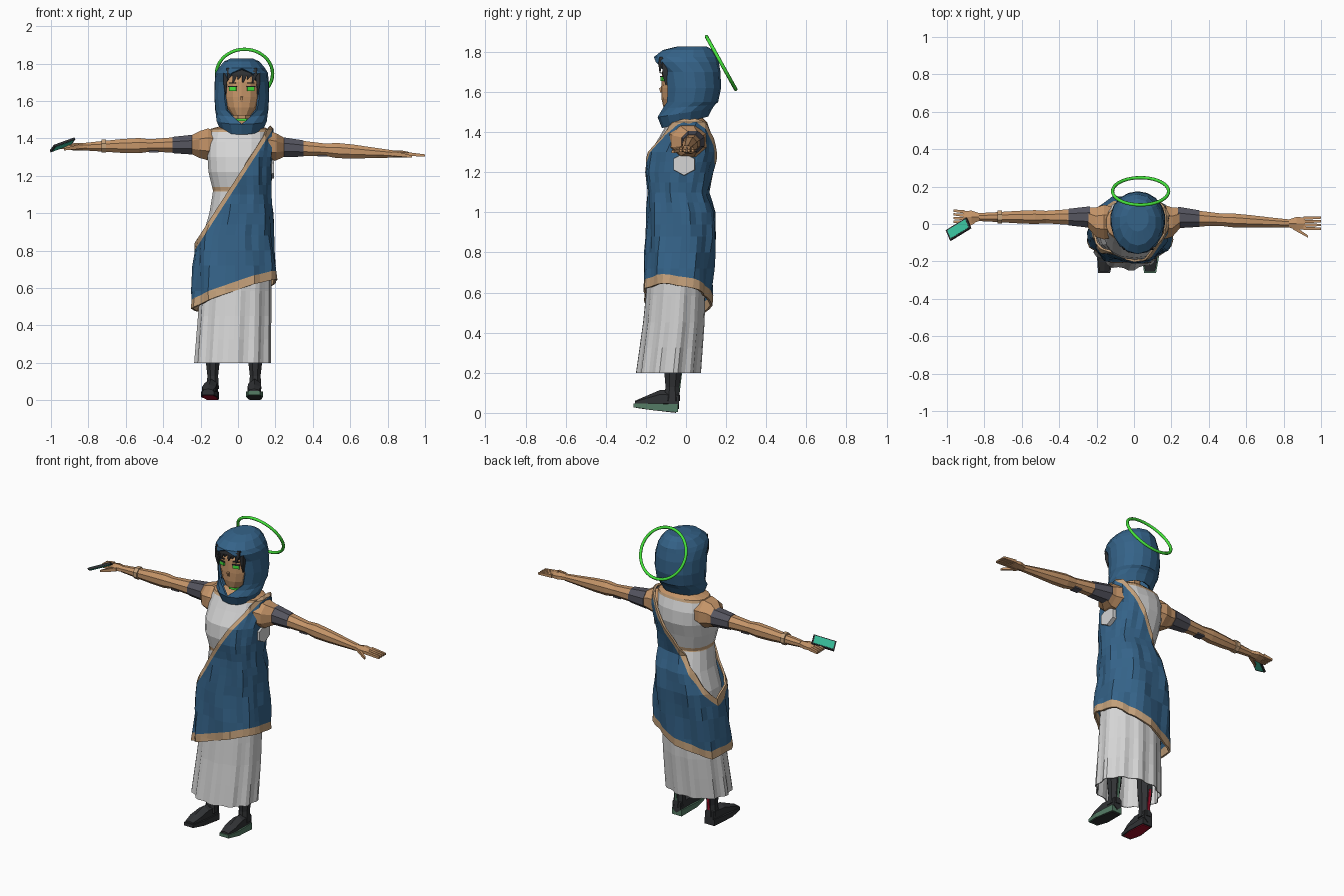
import bpy, bmesh
from math import sin, cos, pi, radians, sqrt, copysign
from mathutils import Vector, Matrix, Euler

cube = bpy.data.objects.get("Cube")
if cube:
    bpy.data.objects.remove(cube)

def material(name, *rgb):
    m = bpy.data.materials.new(name)
    m.use_nodes = True
    m.diffuse_color = (*rgb, 1)
    m.node_tree.nodes["Principled BSDF"].inputs["Base Color"].default_value = (*rgb, 1)
    return m

BLUE = material("blue_cloth", .035, .125, .25)
WHITE = material("white_cloth", .66, .66, .66)
SKIN = material("skin", .56, .30, .14)
TRIM = material("tan_trim", .56, .36, .20)
DARK = material("charcoal", .03, .032, .035)
GREY = material("grey_band", .09, .09, .115)
GREEN = material("bright_green", .06, .78, .045)
SAGE = material("sage_sole", .09, .2, .13)
RED = material("red_sole", .4, .005, .025)
TEAL = material("teal_screen", .04, .52, .33)

def finish(name, bm, *mats):
    me = bpy.data.meshes.new(name)
    bm.to_mesh(me)
    bm.free()
    for m in mats:
        me.materials.append(m)
    ob = bpy.data.objects.new(name, me)
    bpy.context.collection.objects.link(ob)
    return ob

def skin_rings(rings, closed=True, caps=(False, False)):
    """Bridge a list of point rings with quads."""
    bm = bmesh.new()
    vs = [[bm.verts.new(p) for p in r] for r in rings]
    n = len(vs[0])
    for r, s in zip(vs, vs[1:]):
        for j in range(n if closed else n - 1):
            k = (j + 1) % n
            bm.faces.new((r[j], s[j], s[k], r[k]))
    for ring, cap in ((vs[0], caps[0]), (vs[-1][::-1], caps[1])):
        if cap:
            bm.faces.new(ring)
    return bm

def refine(rows):
    """Insert a halfway row between each pair."""
    mids = [tuple((a + b) / 2 for a, b in zip(r, s)) for r, s in zip(rows, rows[1:])]
    return sorted(rows + mids, reverse=True)

def garment(rows, n, fold=lambda a, z: 0, caps=(False, False), power=1):
    """Loft of (z, x min, x max, y front, y back) rows, top to bottom; low power is boxier."""
    rings = []
    for z, xl, xr, yf, yb in rows:
        ring = []
        for a in (2 * pi * j / n for j in range(n)):
            s, c = (copysign(abs(t) ** power, t) for t in (sin(a), cos(a)))
            f = fold(a, z)
            ring.append(((xl + xr) / 2 + ((xr - xl) / 2 + f) * s,
                         (yf + yb) / 2 - ((yb - yf) / 2 + f) * c, z))
        rings.append(ring)
    return skin_rings(rings, caps=caps)

def tube(name, secs, axis, mat, n=8):
    """Capped tube of ((x, y, z), half a, half b) sections along one axis."""
    rings, k = [], sqrt(2) if n == 4 else 1
    for c, a, b in secs:
        turns = [2 * pi * (j + .5) / n for j in range(n)]
        flat = [(a * k * cos(t), b * k * sin(t)) for t in turns]
        rings.append([Vector(c) + Vector({"x": (0, u, v), "y": (u, 0, v), "z": (u, v, 0)}[axis])
                      for u, v in flat])
    bm = skin_rings(rings, caps=(True, True))
    bmesh.ops.recalc_face_normals(bm, faces=bm.faces)
    return finish(name, bm, mat)

def box(name, loc, size, mat, rot=(0, 0, 0)):
    bm = bmesh.new()
    m = Matrix.Translation(loc) @ Euler(rot).to_matrix().to_4x4() @ Matrix.Diagonal((*size, 1))
    bmesh.ops.create_cube(bm, size=1, matrix=m)
    finish(name, bm, mat)

def cut(bm, co, no, clear=False):
    geom = bm.verts[:] + bm.edges[:] + bm.faces[:]
    bmesh.ops.bisect_plane(bm, geom=geom, plane_co=co, plane_no=no, clear_outer=clear)

def thicken(ob, t):
    ob.modifiers.new("thickness", "SOLIDIFY").thickness = t

# Gown bodice with belt and neckline trim
body = [(1.475, -.06, .1, -.04, .08), (1.45, -.15, .165, -.09, .105),
        (1.38, -.165, .17, -.13, .13), (1.30, -.165, .167, -.18, .135),
        (1.22, -.16, .162, -.19, .11), (1.12, -.135, .152, -.17, .085),
        (1.0, -.155, .162, -.17, .12), (.88, -.19, .167, -.175, .13), (.66, -.2, .175, -.18, .1)]
bm = garment(body, 18, caps=(True, False), power=.82)
for z in (1.14, 1.115, 1.435):
    cut(bm, (0, 0, z), (0, 0, 1))
for f in bm.faces:
    z = f.calc_center_median().z
    f.material_index = 2 if z > 1.455 else 1 if z > 1.435 or 1.115 < z < 1.14 else 0
finish("gown_bodice", bm, WHITE, TRIM, SKIN)
tube("gown_armhole", [((.14, -.01, 1.24), .065, .06), ((.193, -.01, 1.24), .06, .055)], "x", WHITE, 6)

# Pleated skirt
bm = garment(refine([(.72, -.19, .178, -.185, .1), (.45, -.21, .176, -.21, .09),
                     (.2, -.228, .172, -.243, .07)]), 44,
             lambda a, z: .009 * (1 if round(a * 22 / pi) % 4 < 2 else -1) * (.9 - z))
thicken(finish("pleated_skirt", bm, WHITE), .006)

# Draped wrap: cut on the shoulder diagonal and the sloping hem
wrap = [(1.475, -.05, .165, -.07, .11), (1.45, -.12, .188, -.105, .14),
        (1.37, -.18, .19, -.15, .16), (1.30, -.18, .183, -.195, .162),
        (1.2, -.175, .178, -.205, .135), (1.1, -.155, .175, -.19, .11),
        (1.0, -.18, .185, -.193, .145), (.88, -.222, .19, -.197, .152),
        (.72, -.235, .205, -.205, .135), (.45, -.25, .222, -.22, .115)]
bm = garment(refine(wrap), 32, lambda a, z: .009 * sin(7 * a + 9 * z) * (1.7 - z)
             + .004 * sin(13 * a - 15 * z), (True, False), .85)
top_co, top_no = Vector((0, 0, 1.2)), Vector((-1.55, 0, 1)).normalized()
hem_co, hem_no = Vector((0, 0, .56)), Vector((-.34, .15, 1)).normalized()
cut(bm, top_co, top_no, True)
cut(bm, hem_co, -hem_no, True)
cut(bm, top_co - top_no * .022, top_no)
cut(bm, hem_co + hem_no * .045, hem_no)
for f in bm.faces:
    c = f.calc_center_median()
    f.material_index = int((c - top_co).dot(top_no) > -.022 or (c - hem_co).dot(hem_no) < .045)
thicken(finish("draped_wrap", bm, BLUE, TRIM), .012)

# Hood: rows of z, y centre, half x, half y, face gap in degrees, tilt
hood = [(1.828, .03, .06, .07, 0, 0), (1.81, .01, .098, .125, 0, 0),
        (1.775, 0, .128, .16, 0, 0), (1.75, 0, .14, .163, 22, 0),
        (1.70, .02, .146, .152, 36, 0), (1.62, .025, .148, .15, 39, 0),
        (1.55, .02, .143, .14, 35, 0), (1.515, .01, .138, .135, 20, .08),
        (1.475, -.005, .138, .137, 0, .16), (1.415, -.005, .115, .115, 0, .25)]
rings = []
for z, cy, rx, ry, gap, tilt in hood:
    turns = [radians(gap + (360 - 2 * gap) * j / 14) for j in range(15)]
    rings.append([(.02 + rx * sin(a), cy - ry * cos(a), z + tilt * (cy - ry * cos(a) + .14))
                  for a in turns])
bm = skin_rings(rings, closed=False)
bmesh.ops.remove_doubles(bm, verts=bm.verts, dist=.0005)
top_loop = [e for e in bm.edges if e.is_boundary and min(v.co.z for v in e.verts) > 1.82]
bmesh.ops.contextual_create(bm, geom=top_loop)
bmesh.ops.recalc_face_normals(bm, faces=bm.faces)
thicken(finish("hood", bm, BLUE), .012)

# Head, neck and choker
bm = garment([(1.78, -.06, .1, -.08, .08), (1.70, -.08, .12, -.12, .1),
              (1.62, -.08, .12, -.124, .09), (1.565, -.064, .104, -.122, .06),
              (1.522, -.03, .07, -.112, 0)], 14, caps=(True, True), power=.9)
finish("head", bm, SKIN)
tube("neck", [((.02, .01, 1.43), .055, .055), ((.02, 0, 1.56), .05, .05)], "z", SKIN)
tube("choker", [((.02, -.02, 1.494), .065, .065), ((.02, -.02, 1.507), .065, .065)], "z", GREEN)
box("nose", (.02, -.124, 1.61), (.012, .014, .026), SKIN, (.3, 0, 0))

# Eyes, lashes, brows and side locks, mirrored about the face
for s, side in ((-1, "right"), (1, "left")):
    x, turn = .02 + s * .049, (0, 0, s * .3)
    box(side + "_eye", (x, -.117, 1.664), (.04, .009, .02), GREEN, turn)
    box(side + "_lash", (x, -.118, 1.677), (.046, .009, .006), DARK, turn)
    box(side + "_brow", (x, -.117, 1.696), (.038, .009, .005), DARK, turn)
    tube(side + "_side_lock", [((.02 + s * .085, -.105, 1.75), .012, .015),
                               ((.02 + s * .088, -.105, 1.69), .009, .012),
                               ((.02 + s * .087, -.1, 1.635), .002, .003)], "z", DARK, 4)

# Fringe of pointed locks
for i in range(6):
    x, tip = -.045 + i * .026, 1.715 - .02 * (i % 2)
    tube("fringe_lock", [((x, -.118, 1.775), .017, .014), ((x + .003, -.128, 1.74), .015, .01),
                         ((x - .008, -.13, tip), .002, .002)], "z", DARK, 4)

# Halo ring behind the head
bpy.ops.mesh.primitive_torus_add(major_segments=40, minor_segments=8, major_radius=.15, minor_radius=.009,
                                 location=(.035, .175, 1.745), rotation=(-radians(61), 0, 0))
halo = bpy.context.object
halo.name = "halo"
halo.data.materials.append(GREEN)
bpy.ops.object.shade_smooth_by_angle(angle=radians(60))

# Arms: shoulder to wrist with band and elbow pad, then hands
for s, side, drop, lift in ((1, "left", -.04, 0), (-1, "right", -.012, .012)):
    def at(x):
        t = (x - .2) / .65
        return (s * x, (.01 if x < .22 else .037) - max(t, 0) * (.035 if s > 0 else 0),
                1.355 + lift + drop * t)
    tube(side + "_arm", [(at(x), a, b) for x, a, b in (
        (.12, .09, .075), (.16, .1, .092), (.205, .085, .078), (.25, .056, .053),
        (.36, .044, .043), (.47, .036, .036), (.53, .04, .044), (.62, .036, .04),
        (.74, .028, .029), (.83, .023, .021))], "x", SKIN)
    tube(side + "_arm_band", [(at(.235), .062, .058), (at(.35), .048, .047)], "x", GREY)
    hx, hy, hz = at(.45)
    box(side + "_elbow_pad", (hx, hy, hz - .033), (.05, .045, .009), GREY)
    hx, hy, hz = at(.83)
    tube(side + "_palm", [((hx - s * .01, hy, hz), .022, .019), ((hx + s * .04, hy, hz), .04, .02),
                          ((hx + s * .085, hy, hz - .003), .036, .014)], "x", SKIN, 6)
    reach = .085 if s > 0 else .05
    for i in range(4):
        y = hy + .028 - i * .018
        tube(side + "_finger", [((hx + s * .075, y, hz), .009, .01),
                                ((hx + s * (.085 + reach), y * 1.1, hz - .008), .006, .006)], "x", SKIN, 4)
    tube(side + "_thumb", [((hx + s * .02, hy - .02, hz), .012, .012),
                           ((hx + s * .1, hy - .07, hz - .014), .006, .006)], "x", SKIN, 4)
tube("bracelet", [((-.705, .037, 1.359), .038, .038), ((-.73, .037, 1.359), .038, .038)], "x", TRIM)

# Handheld phone with glowing panels
spin = (-.5, -.3, .55)
normal = Euler(spin).to_matrix() @ Vector((0, 0, 1))
centre = Vector((-.938, -.028, 1.365))
box("phone_body", centre, (.135, .066, .012), DARK, spin)
for s, side in ((1, "front"), (-1, "back")):
    box("phone_panel_" + side, centre + normal * s * .006, (.118, .053, .003), TEAL, spin)

# Boots: shin, foot, sole, tread and a coloured stripe
for side, x, toe, tread, rim, accent in (("left", .092, -.006, DARK, SAGE, SAGE),
                                         ("right", -.135, -.025, RED, DARK, RED)):
    tube(side + "_boot_shin", [((x, -.065, .36), .05, .055), ((x, -.065, .22), .042, .048),
                               ((x, -.068, .13), .031, .037), ((x, -.07, .06), .036, .044)], "z", DARK)
    tube(side + "_boot_foot", [((x + toe, -.255, .05), .03, .01), ((x + toe * .8, -.2, .06), .042, .024),
                               ((x + toe * .4, -.13, .07), .038, .044), ((x, -.035, .065), .032, .045)],
         "y", DARK, 6)
    tube(side + "_sole", [((x + toe, -.262, .038), .032, .01), ((x + toe * .7, -.18, .032), .045, .015),
                          ((x, -.04, .024), .034, .02)], "y", rim, 4)
    tube(side + "_tread", [((x + toe, -.25, .027), .026, .002), ((x + toe * .7, -.18, .017), .038, .002),
                           ((x, -.05, .003), .028, .003)], "y", tread, 4)
    box(side + "_boot_stripe", (x, -.029, .16), (.014, .009, .14), accent, (-.12, 0, 0))
